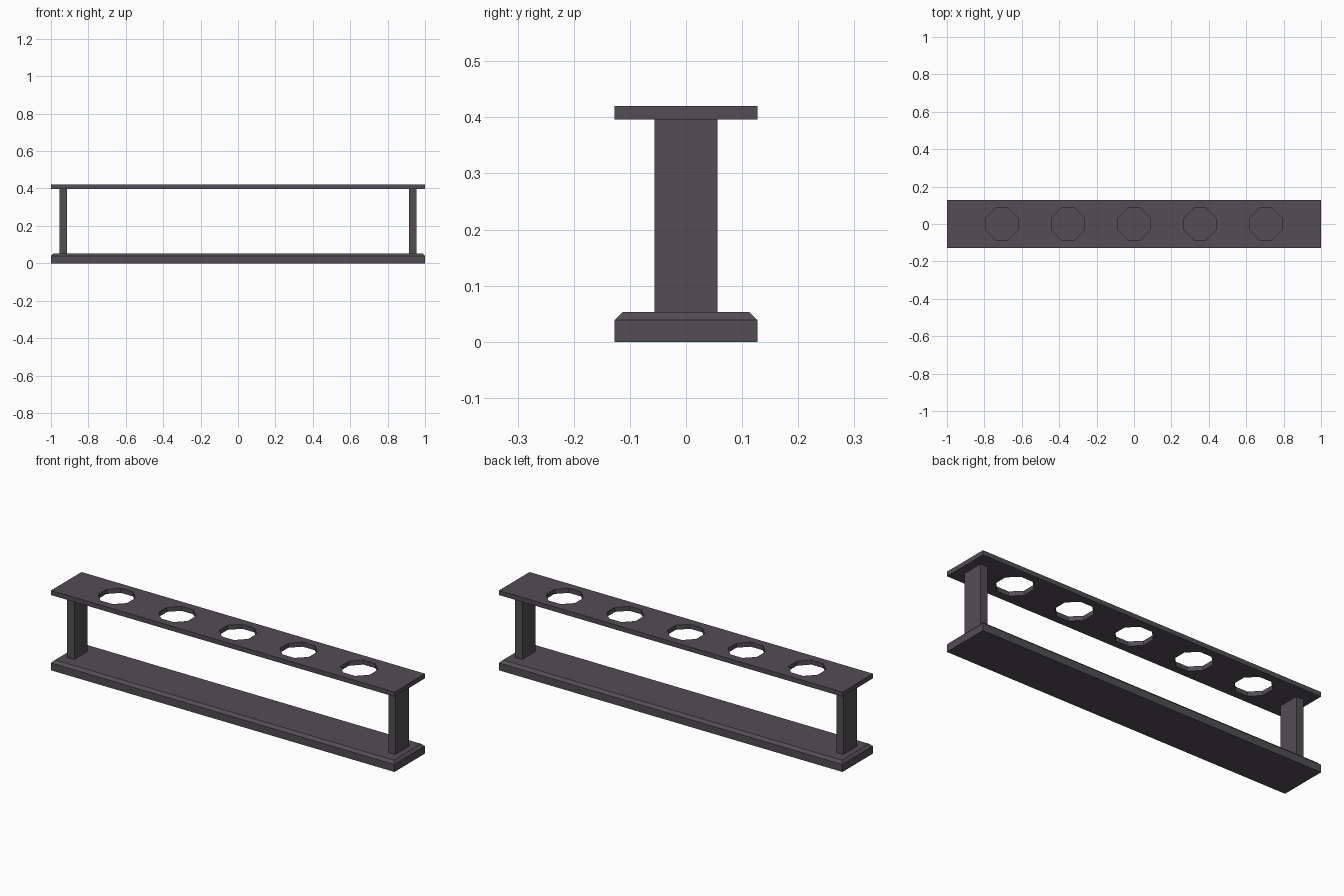
import bpy, bmesh, math

if "Cube" in bpy.data.objects:
    bpy.data.objects.remove(bpy.data.objects["Cube"])

mat = bpy.data.materials.new("dark grey")
mat.diffuse_color = (0.084, 0.075, 0.088, 1)
mat.use_nodes = True
mat.node_tree.nodes["Principled BSDF"].inputs["Base Color"].default_value = mat.diffuse_color


def make_object(name, bm):
    me = bpy.data.meshes.new(name)
    bm.to_mesh(me)
    bm.free()
    me.materials.append(mat)
    ob = bpy.data.objects.new(name, me)
    bpy.context.collection.objects.link(ob)
    return ob


def box_bmesh(x0, x1, y0, y1, z0, z1):
    bm = bmesh.new()
    bmesh.ops.create_cube(bm, size=1)
    for v in bm.verts:
        v.co.x = x1 if v.co.x > 0 else x0
        v.co.y = y1 if v.co.y > 0 else y0
        v.co.z = z1 if v.co.z > 0 else z0
    return bm


HALF_DEPTH = 0.127
BASE_TOP, PLATE_BOTTOM, PLATE_TOP = 0.053, 0.396, 0.42

# Base slab with chamfered upper rim
bm = box_bmesh(-1, 1, -HALF_DEPTH, HALF_DEPTH, 0, BASE_TOP)
rim = [e for e in bm.edges if all(v.co.z > 0.01 for v in e.verts)]
bmesh.ops.bevel(bm, geom=rim, offset=0.014, segments=1, affect='EDGES')
make_object("base", bm)

# End posts
for side, name in ((-1, "left_post"), (1, "right_post")):
    xs = sorted((side * 0.914, side * 0.955))
    make_object(name, box_bmesh(xs[0], xs[1], -0.056, 0.056, BASE_TOP, PLATE_BOTTOM))

# Top plate
plate = make_object("top_plate", box_bmesh(-1, 1, -HALF_DEPTH, HALF_DEPTH,
                                           PLATE_BOTTOM, PLATE_TOP))

# Five octagonal holes, cut with one hidden cutter
bm = bmesh.new()
for i in range(-2, 3):
    made = bmesh.ops.create_cone(bm, cap_ends=True, segments=8, depth=0.2,
                                 radius1=0.0915, radius2=0.0915)["verts"]
    # turn so that flats face the plate's sides
    first = made[0].co
    ang = math.atan2(first.y, first.x)
    turn = math.pi / 8 - ang
    c, s = math.cos(turn), math.sin(turn)
    for v in made:
        x, y = v.co.x, v.co.y
        v.co.x = c * x - s * y + i * 0.353
        v.co.y = s * x + c * y
        v.co.z += 0.408
cutter = make_object("hole_cutter", bm)
cutter.hide_render = True

mod = plate.modifiers.new("holes", 'BOOLEAN')
mod.operation = 'DIFFERENCE'
mod.solver = 'EXACT'
mod.object = cutter
bpy.context.view_layer.objects.active = plate
bpy.ops.object.modifier_apply(modifier=mod.name)
bpy.data.objects.remove(cutter)
